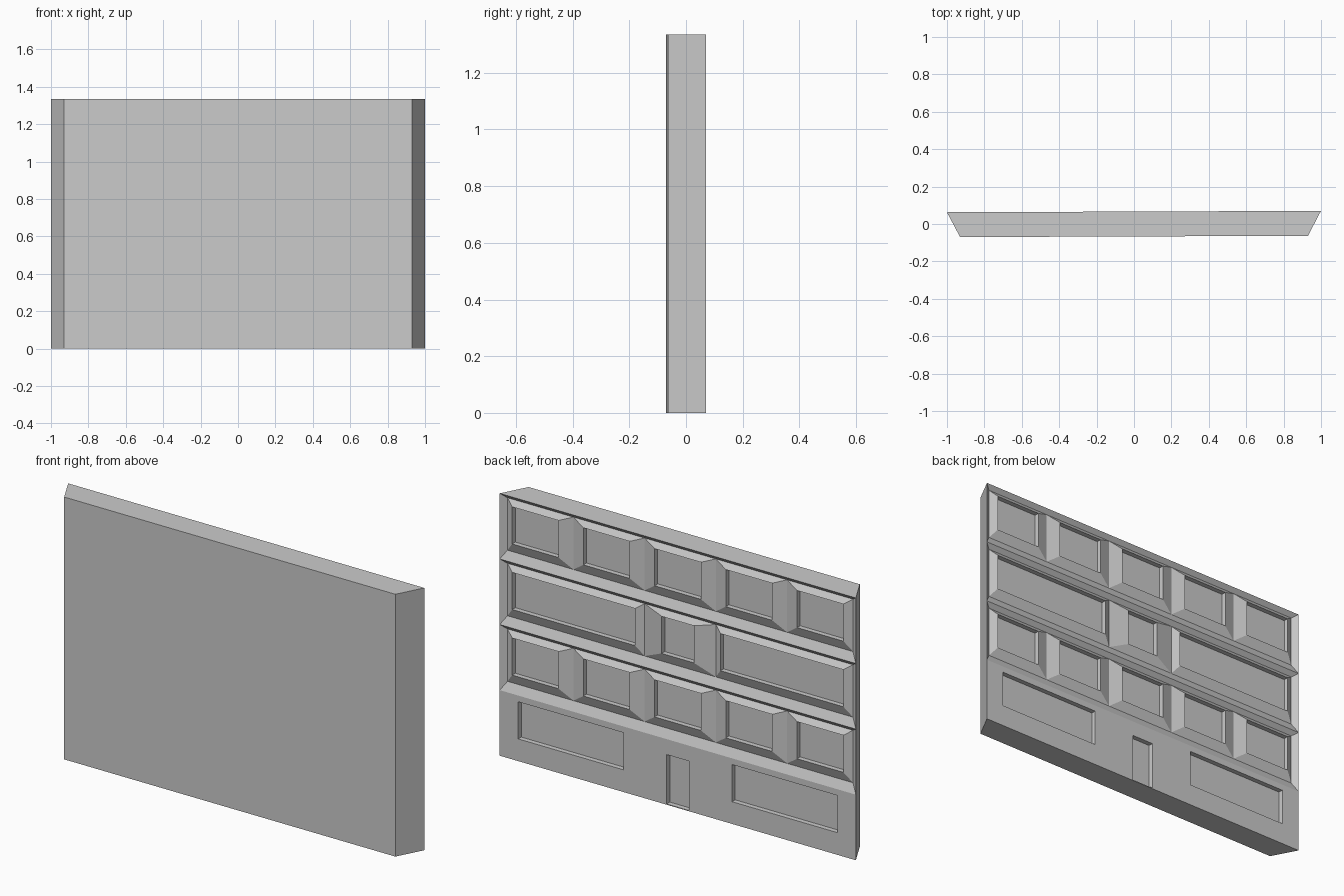
import bpy, bmesh

cube = bpy.data.objects.get("Cube")
if cube:
    bpy.data.objects.remove(cube, do_unlink=True)

H = 1.335        # wall height
STOREY = H / 4
BACK = 0.0665    # half thickness
GROOVE = 0.02    # depth of the grooves between panels
PANE = 0.025     # depth of the windows

mat = bpy.data.materials.new("plain grey")
mat.use_nodes = True
grey = (0.6, 0.6, 0.6, 1)
mat.diffuse_color = grey
mat.node_tree.nodes["Principled BSDF"].inputs["Base Color"].default_value = grey


def rect(x0, x1, z0, z1, depth):
    """Rectangle on the back, sunk by depth, wound to face outwards."""
    y = BACK - depth
    return [(x0, y, z0), (x0, y, z1), (x1, y, z1), (x1, y, z0)]


def face(bm, points):
    bm.faces.new([bm.verts.new(p) for p in points])


def ring(bm, outer, inner, skip=()):
    for i in range(4):
        if i not in skip:
            j = (i + 1) % 4
            face(bm, [outer[i], outer[j], inner[j], inner[i]])


def opening(bm, x0, x1, z0, z1, depth):
    """Reveals and pane of a sunk window or door."""
    pane = rect(x0, x1, z0, z1, depth)
    ring(bm, rect(x0, x1, z0, z1, 0), pane)
    face(bm, pane)


def finish(bm, name):
    bmesh.ops.remove_doubles(bm, verts=bm.verts, dist=0.0001)
    mesh = bpy.data.meshes.new(name)
    bm.to_mesh(mesh)
    bm.free()
    mesh.materials.append(mat)
    ob = bpy.data.objects.new(name, mesh)
    ob.rotation_euler.z = 0.0037
    bpy.context.collection.objects.link(ob)


# Wall body: front, top, bottom and splayed ends
bm = bmesh.new()
back = rect(-1, 1, 0, H, 0)
front = [(x * 0.93, -BACK, z) for x, y, z in back]
ring(bm, front, back)
face(bm, front[::-1])
bmesh.ops.remove_doubles(bm, verts=bm.verts, dist=0.0001)
finish(bm, "wall_body")


# Upper storeys: each panel has a grooved border, a raised frame and a window
def storey(name, z0, cells):
    bm = bmesh.new()
    z1 = z0 + STOREY
    for x0, x1, w0, w1 in cells:
        left_end, right_end = x0 < -0.99, x1 > 0.99
        outer = rect(x0, x1, z0, z1, 0)
        valley = rect(x0 + 0.03 * left_end, x1 - 0.03 * right_end,
                      z0 + 0.045, z1 - 0.022, GROOVE)
        skip = [i for i, end in ((0, left_end), (2, right_end)) if not end]
        ring(bm, outer, valley, skip)
        hole = (w0, w1, z0 + 0.095, z1 - 0.05)
        ring(bm, valley, rect(*hole, 0))
        opening(bm, *hole, PANE)
    finish(bm, name)


five = [(-1 + 0.4 * i, -0.6 + 0.4 * i, -0.93 + 0.4 * i, -0.67 + 0.4 * i)
        for i in range(5)]
wide = [(-1, -0.2, -0.93, -0.24), (-0.2, 0.2, -0.09, 0.09),
        (0.2, 1, 0.24, 0.93)]
storey("second_storey", STOREY, five)
storey("third_storey", 2 * STOREY, wide)
storey("top_storey", 3 * STOREY, five)

# Ground storey: flat wall with two long windows and a door
bm = bmesh.new()
holes = [(-0.896, -0.305, 0.113, 0.302), (0.305, 0.896, 0.113, 0.302),
         (-0.062, 0.062, 0.004, 0.255)]
xs = sorted({-1, 1} | {x for h in holes for x in h[:2]})
zs = sorted({0, STOREY} | {z for h in holes for z in h[2:]})
for x0, x1 in zip(xs, xs[1:]):
    for z0, z1 in zip(zs, zs[1:]):
        if not any(h[0] <= x0 and x1 <= h[1] and h[2] <= z0 and z1 <= h[3]
                   for h in holes):
            face(bm, rect(x0, x1, z0, z1, 0))
for h in holes:
    opening(bm, *h, PANE)
bmesh.ops.remove_doubles(bm, verts=bm.verts, dist=0.0001)
bmesh.ops.dissolve_limit(bm, angle_limit=0.01, verts=bm.verts, edges=bm.edges)
finish(bm, "ground_storey")
